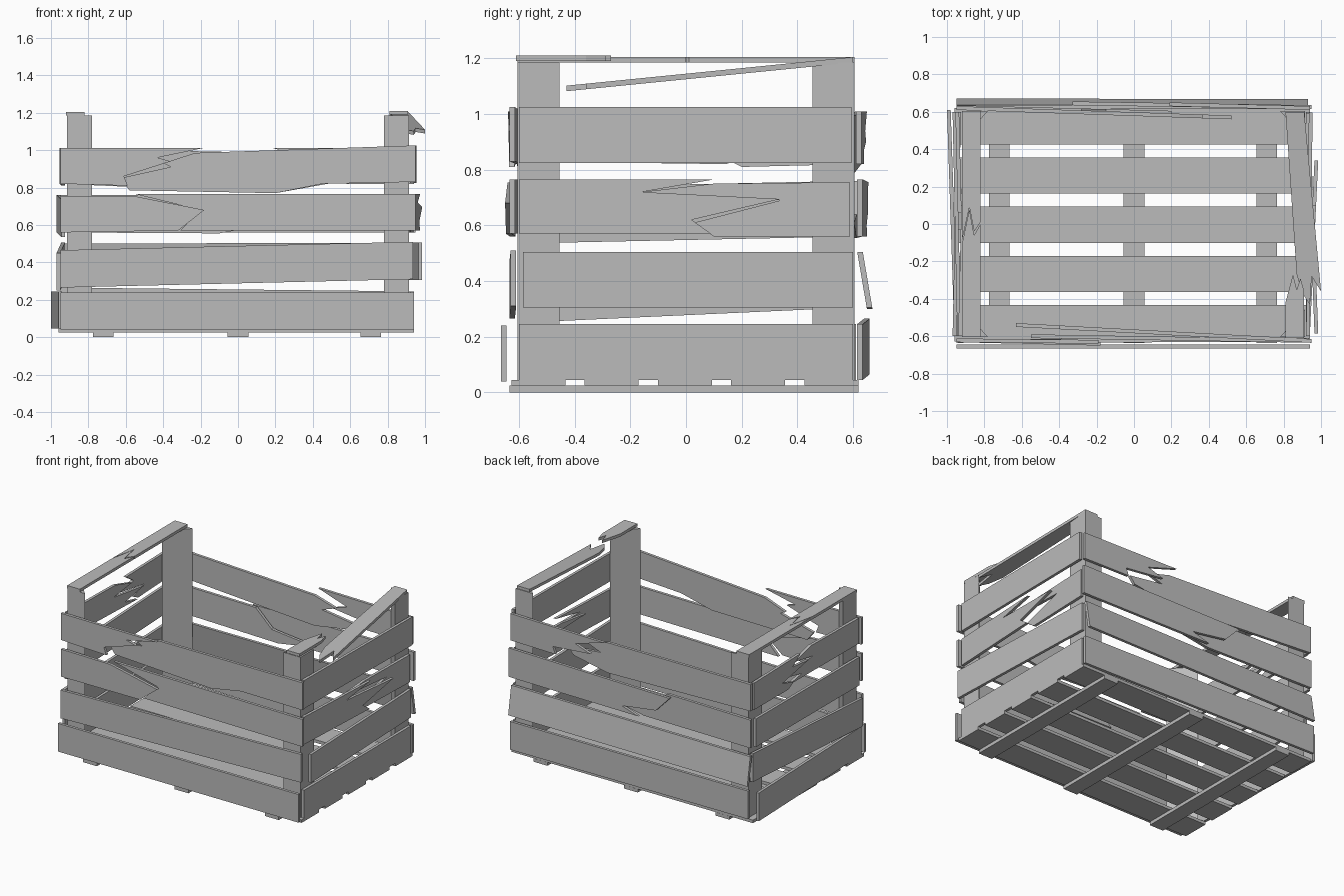
import bpy
import bmesh
from mathutils import Vector

default_cube = bpy.data.objects.get("Cube")
if default_cube:
    bpy.data.objects.remove(default_cube, do_unlink=True)

# One weathered grey for all timber
GREY = (0.5, 0.5, 0.5, 1)
wood = bpy.data.materials.new("weathered_grey_wood")
wood.use_nodes = True
wood.diffuse_color = GREY
wood.node_tree.nodes["Principled BSDF"].inputs["Base Color"].default_value = GREY


def prism(name, points, offset):
    """Extrude a flat outline of 3D points along an offset vector."""
    bm = bmesh.new()
    face = bm.faces.new([bm.verts.new(p) for p in points])
    extruded = bmesh.ops.extrude_face_region(bm, geom=[face])
    moved = [v for v in extruded["geom"] if isinstance(v, bmesh.types.BMVert)]
    bmesh.ops.translate(bm, verts=moved, vec=offset)
    bmesh.ops.recalc_face_normals(bm, faces=bm.faces)
    mesh = bpy.data.meshes.new(name)
    bm.to_mesh(mesh)
    bm.free()
    mesh.materials.append(wood)
    obj = bpy.data.objects.new(name, mesh)
    bpy.context.collection.objects.link(obj)
    return obj


def box(name, x, y, z):
    outline = [(x[0], y[0], z[0]), (x[1], y[0], z[0]), (x[1], y[1], z[0]), (x[0], y[1], z[0])]
    return prism(name, outline, Vector((0, 0, z[1] - z[0])))


def board(name, axis, outline, start, end, lean=0, thick=0.02):
    """Wall board: outline is (along, height); depth runs from start to end along it."""
    low = min(p[0] for p in outline)
    high = max(p[0] for p in outline)
    base = min(p[1] for p in outline)
    points = []
    for along, height in outline:
        depth = start + (end - start) * (along - low) / (high - low) + lean * (height - base)
        points.append((along, depth, height) if axis == "x" else (depth, along, height))
    outward = thick if start + end > 0 else -thick
    return prism(name, points, Vector((0, outward, 0) if axis == "x" else (outward, 0, 0)))


def strip(left, right, left_z, right_z, height=0.2):
    """Outline of an unbroken, possibly sloping, board."""
    return [(left, left_z), (right, right_z), (right, right_z + height), (left, left_z + height)]


# Base: three runners below five floor slats
for i, x in enumerate((-0.72, 0, 0.71)):
    box(f"base_runner_{i}", (x - 0.055, x + 0.055), (-0.635, 0.62), (0, 0.024))
for i in range(5):
    y = -0.53 + i * 0.263
    box(f"floor_slat_{i}", (-0.96, 0.94), (y - 0.097, y + 0.097), (0.024, 0.045))

# Triangular corner posts, diagonal face turned inward
for side, sx in (("right", -1), ("left", 1)):
    for end, sy in (("front", -1), ("back", 1)):
        x, y, top = sx * 0.915, sy * 0.605, 1.185
        corner = [(x, y, 0.045), (x - sx * 0.135, y, 0.045), (x, y - sy * 0.15, 0.045)]
        prism(f"{end}_{side}_post", corner, Vector((0, 0, top - 0.045)))

# Front wall
board("front_bottom_board", "x", strip(-0.95, 0.94, 0.04, 0.04), -0.645, -0.645)
board("front_lower_board", "x", strip(-0.95, 0.935, 0.265, 0.31), -0.615, -0.61)
board("front_upper_board_stub", "x",
      [(-0.95, 0.56), (-0.32, 0.57), (-0.18, 0.68), (-0.56, 0.755), (-0.95, 0.755)],
      -0.612, -0.63)
board("front_upper_board", "x",
      [(-0.31, 0.57), (0.95, 0.57), (0.95, 0.765), (-0.55, 0.765), (-0.2, 0.68)],
      -0.59, -0.615)
board("front_top_board_stub", "x",
      [(-0.95, 0.82), (-0.59, 0.81), (-0.61, 0.86), (-0.36, 0.94), (-0.43, 0.96),
       (-0.19, 1.01), (-0.95, 1.01)], -0.612, -0.62)
board("front_top_board", "x",
      [(-0.58, 0.785), (0.2, 0.77), (0.45, 0.82), (0.95, 0.83), (0.95, 1.025),
       (-0.23, 0.985), (-0.4, 0.93), (-0.36, 0.91), (-0.63, 0.85)], -0.53, -0.615)

# Back wall
board("back_bottom_board", "x", strip(-0.95, 0.94, 0.065, 0.045), 0.64, 0.615)
board("back_lower_board", "x", strip(-0.95, 0.93, 0.3, 0.305), 0.65, 0.65, lean=-0.17)
board("back_upper_board_stub", "x",
      [(0.95, 0.56), (-0.08, 0.56), (0.05, 0.6), (-0.22, 0.64), (-0.33, 0.755), (0.95, 0.765)],
      0.635, 0.615)
board("back_upper_board", "x",
      [(-0.95, 0.56), (-0.1, 0.555), (0.2, 0.61), (-0.15, 0.64), (-0.28, 0.76), (-0.95, 0.76)],
      0.615, 0.585)
board("back_top_board_stub", "x",
      [(0.94, 0.82), (0.58, 0.82), (0.6, 0.87), (0.3, 0.9), (0.42, 0.94), (0.19, 1.01),
       (0.94, 1.01)], 0.63, 0.61)
board("back_top_board", "x",
      [(-0.95, 0.82), (0.2, 0.77), (0.48, 0.82), (0.52, 0.87), (0.26, 0.9), (0.37, 0.94),
       (0.2, 0.985), (-0.95, 1.01)], 0.61, 0.56)

# Left wall
board("left_bottom_board", "y", strip(-0.6, 0.6, 0.045, 0.045), 0.92, 0.92)
board("left_lower_board", "y", strip(-0.585, 0.6, 0.305, 0.305), 0.965, 0.92)
board("left_upper_board_stub", "y",
      [(-0.6, 0.57), (0.09, 0.57), (0.02, 0.62), (0.34, 0.695), (-0.16, 0.72), (0.1, 0.765),
       (-0.6, 0.765)], 0.92, 0.965)
board("left_upper_board", "y",
      [(0.1, 0.56), (0.59, 0.56), (0.59, 0.755), (0.1, 0.75), (-0.16, 0.72), (0.34, 0.69),
       (0.03, 0.61)], 0.895, 0.92)
board("left_top_board", "y", strip(-0.6, 0.595, 0.825, 0.825), 0.92, 0.935)

# Right wall
board("right_bottom_board", "y", strip(-0.6, 0.61, 0.045, 0.045), -0.94, -0.98)
board("right_lower_board", "y", strip(-0.6, 0.6, 0.25, 0.305), -0.95, -0.925)
board("right_upper_board", "y", strip(-0.6, 0.6, 0.535, 0.56), -0.925, -0.95)
board("right_top_board_stub", "y",
      [(0.6, 0.82), (0.2, 0.81), (0.14, 0.84), (0.27, 0.88), (-0.03, 0.93), (0.15, 0.95),
       (0.06, 1.01), (0.6, 1.01)], -0.92, -0.935)
board("right_top_board", "y",
      [(-0.6, 0.83), (0.16, 0.82), (0.02, 0.85), (0.23, 0.89), (-0.1, 0.93), (0.1, 0.96),
       (-0.08, 1.01), (-0.6, 1.01)], -0.92, -0.9)


def rail(name, outline, tilt=0, top=1.185):
    """Handle rail from a plan outline; tilt changes its height along y."""
    points = [(x, y, top + tilt * (y - 0.6)) for x, y in outline]
    return prism(name, points, Vector((0, 0, 0.02)))


# Handle rails, both snapped
rail("right_rail_front",
     [(-0.92, -0.605), (-0.82, -0.605), (-0.82, 0), (-0.855, -0.06), (-0.88, 0.08), (-0.92, -0.11)])
rail("right_rail_back",
     [(-0.92, 0.605), (-0.82, 0.605), (-0.82, 0.01), (-0.855, -0.04), (-0.88, 0.09), (-0.92, -0.09)])
rail("left_rail_stub",
     [(0.81, -0.61), (0.91, -0.61), (0.91, -0.36), (0.89, -0.29), (0.87, -0.35), (0.85, -0.27),
      (0.81, -0.42)], top=1.19)
rail("left_rail_fallen",
     [(0.81, 0.6), (0.91, 0.6), (1.0, -0.36), (0.95, -0.28), (0.94, -0.43), (0.9, -0.37),
      (0.87, -0.27)], tilt=0.1)
